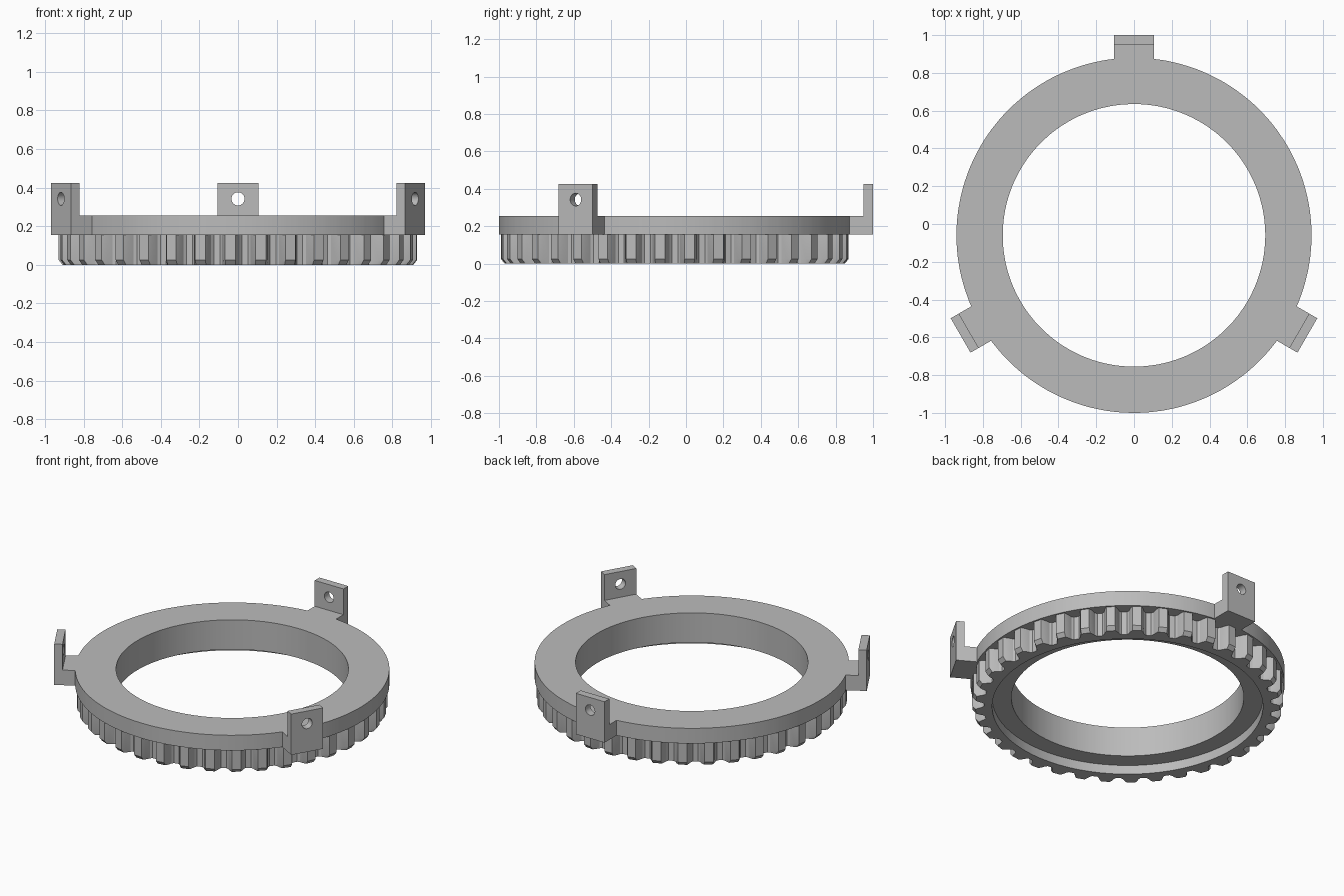
import bpy
import bmesh
from math import cos, sin, pi, radians
from mathutils import Vector

cube = bpy.data.objects.get("Cube")
if cube:
    bpy.data.objects.remove(cube)

CENTRE_Y = -0.06
TEETH = 37
BORE, RECESS, ROOT, TIP, RIM = 0.695, 0.81, 0.86, 0.93, 0.94
STEP_Z, FLANGE_Z, TOP_Z, TAB_Z = 0.06, 0.155, 0.255, 0.425

grey = bpy.data.materials.new("plain_grey")
grey.use_nodes = True
colour = (0.5, 0.5, 0.5, 1)
grey.diffuse_color = colour
grey.node_tree.nodes["Principled BSDF"].inputs["Base Color"].default_value = colour


def make_object(name, bm):
    bmesh.ops.recalc_face_normals(bm, faces=bm.faces)
    mesh = bpy.data.meshes.new(name)
    bm.to_mesh(mesh)
    bm.free()
    mesh.materials.append(grey)
    obj = bpy.data.objects.new(name, mesh)
    bpy.context.collection.objects.link(obj)
    return obj


def activate(obj):
    bpy.ops.object.select_all(action="DESELECT")
    obj.select_set(True)
    bpy.context.view_layer.objects.active = obj


# One tooth: fraction of the pitch, radius
tooth = [(-0.17, TIP), (0.17, TIP), (0.25, 0.905), (0.31, 0.873), (0.39, ROOT),
         (0.61, ROOT), (0.69, 0.873), (0.75, 0.905)]
outline = [(pi + (k + f) * 2 * pi / TEETH, r) for k in range(TEETH) for f, r in tooth]


def circle(radius):
    return [radius] * len(outline)


# Ring: closed stack of loops running from the teeth, under and up the bore, to the flange
teeth_radii = [r for _, r in outline]
tapered = [r if r < 0.9 else r - 0.02 * (r - 0.86) / 0.07 for r in teeth_radii]
section = [(teeth_radii, FLANGE_Z), (teeth_radii, 0.025), (tapered, 0),
           (circle(RECESS), 0), (circle(RECESS), STEP_Z),
           (circle(BORE), STEP_Z), (circle(BORE), TOP_Z),
           (circle(RIM), TOP_Z), (circle(RIM), FLANGE_Z)]
bm = bmesh.new()
loops = [[bm.verts.new((r * cos(a), r * sin(a), z)) for r, (a, _) in zip(radii, outline)]
         for radii, z in section]
for i, lower in enumerate(loops):
    upper = loops[(i + 1) % len(loops)]
    for j in range(len(outline)):
        k = (j + 1) % len(outline)
        bm.faces.new((lower[j], lower[k], upper[k], upper[j]))
ring = make_object("toothed_ring", bm)
ring.location.y = CENTRE_Y
activate(ring)
bpy.ops.object.shade_smooth_by_angle(angle=radians(20))

# Bracket: L-shaped profile extruded across its width
profile = [(0.925, FLANGE_Z), (1.06, FLANGE_Z), (1.06, TAB_Z),
           (1.01, TAB_Z), (1.01, TOP_Z), (0.925, TOP_Z)]
bm = bmesh.new()
face = bm.faces.new([bm.verts.new((-0.105, y, z)) for y, z in profile])
side = bmesh.ops.extrude_face_region(bm, geom=[face])
bmesh.ops.translate(bm, vec=Vector((0.21, 0, 0)),
                    verts=[v for v in side["geom"] if isinstance(v, bmesh.types.BMVert)])
bracket = make_object("bracket_back", bm)

# Screw hole through the upright
bpy.ops.mesh.primitive_cylinder_add(vertices=32, radius=0.034, depth=0.3,
                                    location=(0, 1.035, 0.342), rotation=(pi / 2, 0, 0))
cutter = bpy.context.object
cutter.name = "hole_cutter"
cutter.hide_render = True
hole = bracket.modifiers.new("hole", "BOOLEAN")
hole.operation = "DIFFERENCE"
hole.solver = "EXACT"
hole.object = cutter
activate(bracket)
bpy.ops.object.modifier_apply(modifier="hole")
bpy.data.objects.remove(cutter)
bpy.ops.object.shade_smooth_by_angle(angle=radians(30))
bracket.location.y = CENTRE_Y

# Two more brackets, evenly spaced round the ring
for name, turn in (("bracket_right", 120), ("bracket_left", 240)):
    copy = bracket.copy()
    copy.name = name
    copy.rotation_euler.z = radians(turn)
    bpy.context.collection.objects.link(copy)
